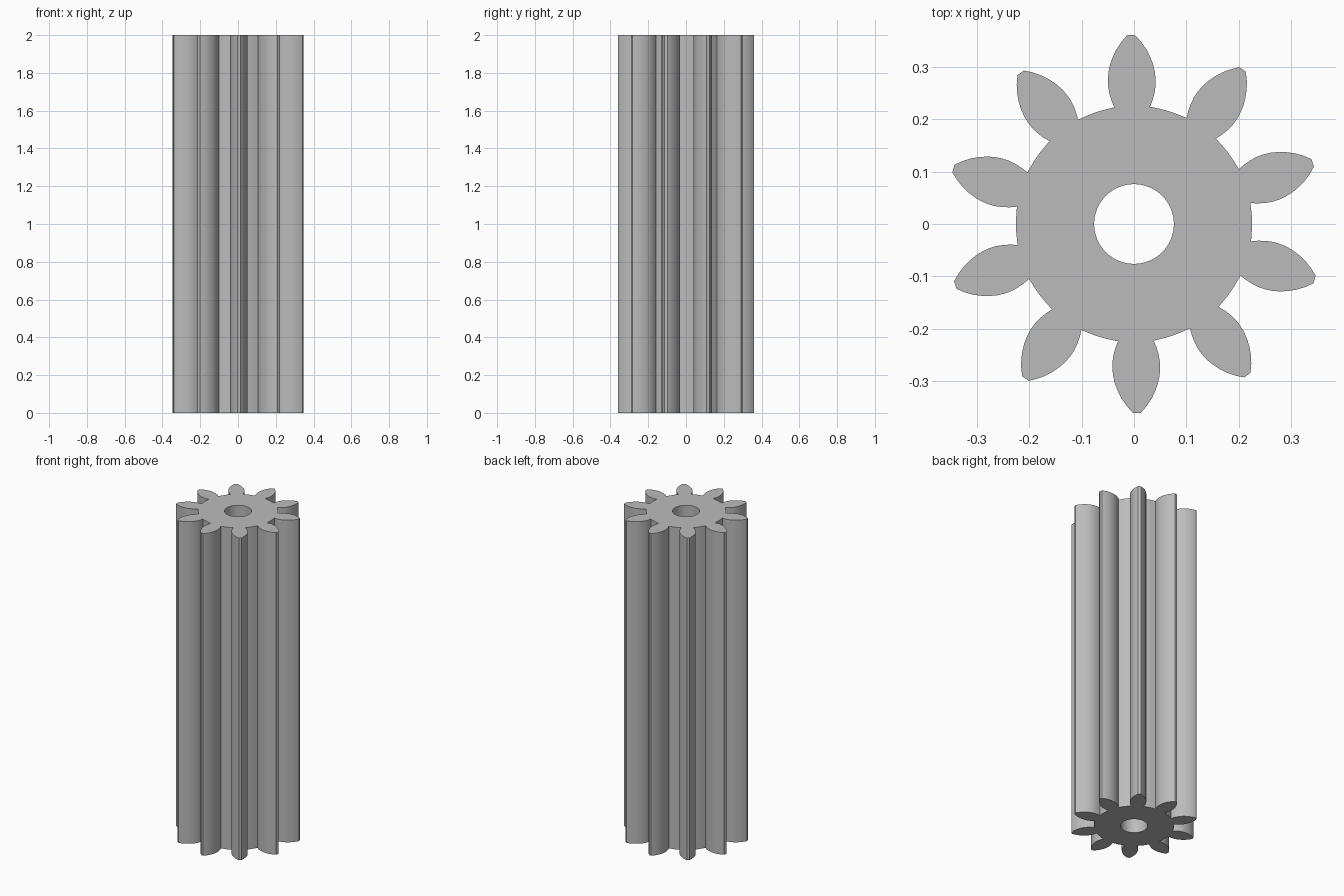
import bpy, bmesh, math
from mathutils import Vector, Matrix

cube = bpy.data.objects.get("Cube")
if cube:
    bpy.data.objects.remove(cube, do_unlink=True)

TEETH = 10
HEIGHT = 2.0
ROOT_R = 0.225
BORE_R = 0.076
PITCH = 2 * math.pi / TEETH
START = math.radians(0.9)

# One tooth flank: (half width, radius), from root to tip
FLANK = [(0.034, 0.223), (0.039, 0.235), (0.043, 0.249), (0.0453, 0.263),
         (0.0456, 0.276), (0.0442, 0.29), (0.041, 0.304), (0.0355, 0.319),
         (0.0285, 0.333), (0.019, 0.347), (0.0075, 0.36)]


def gear_outline():
    """Counter-clockwise outline of teeth and root arcs."""
    half = math.asin(FLANK[0][0] / ROOT_R)
    tooth = [Vector((w, r, 0)) for w, r in FLANK]
    tooth += [Vector((-w, r, 0)) for w, r in reversed(FLANK)]
    # root arc up to the next tooth
    steps = 6
    for i in range(1, steps):
        a = math.pi / 2 + half + (PITCH - 2 * half) * i / steps
        tooth.append(Vector((math.cos(a), math.sin(a), 0)) * ROOT_R)
    return [Matrix.Rotation(START + k * PITCH, 3, "Z") @ p
            for k in range(TEETH) for p in tooth]


def circle(radius, count):
    return [Vector((math.cos(t), math.sin(t), 0)) * radius
            for t in (2 * math.pi * i / count for i in range(count))]


def add_loop(bm, points):
    verts = [bm.verts.new(p) for p in points]
    return [bm.edges.new((v, verts[i - 1])) for i, v in enumerate(verts)]


# Flat gear section with a bore, extruded to full length
bm = bmesh.new()
edges = add_loop(bm, gear_outline()) + add_loop(bm, circle(BORE_R, 64))
bmesh.ops.triangle_fill(bm, edges=edges, use_beauty=True, normal=(0, 0, 1))
result = bmesh.ops.extrude_face_region(bm, geom=bm.faces[:], use_keep_orig=True)
top = [g for g in result["geom"] if isinstance(g, bmesh.types.BMVert)]
bmesh.ops.translate(bm, verts=top, vec=(0, 0, HEIGHT))
bmesh.ops.recalc_face_normals(bm, faces=bm.faces[:])

mesh = bpy.data.meshes.new("pinion_gear")
bm.to_mesh(mesh)
bm.free()
gear = bpy.data.objects.new("pinion_gear", mesh)
bpy.context.collection.objects.link(gear)

# Plain grey material
colour = (0.5, 0.5, 0.5, 1)
mat = bpy.data.materials.new("grey")
mat.use_nodes = True
mat.diffuse_color = colour
mat.node_tree.nodes["Principled BSDF"].inputs["Base Color"].default_value = colour
mesh.materials.append(mat)

# Smooth flanks, sharp tips and ends
bpy.ops.object.select_all(action="DESELECT")
gear.select_set(True)
bpy.context.view_layer.objects.active = gear
bpy.ops.object.shade_smooth_by_angle(angle=math.radians(30))
